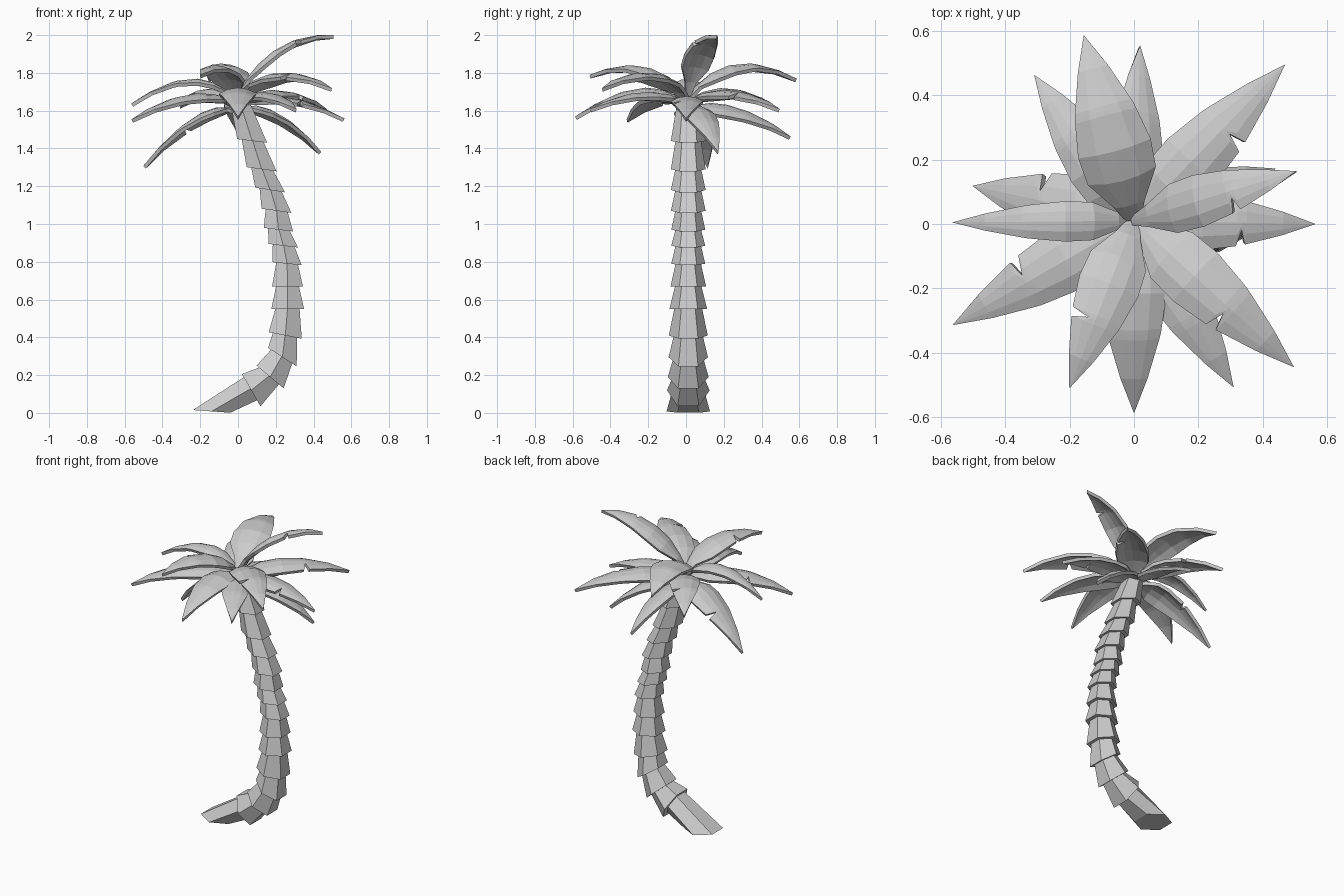
import bpy, bmesh, math
from mathutils import Vector

cube = bpy.data.objects.get("Cube")
if cube:
    bpy.data.objects.remove(cube)

GREY = (0.6, 0.6, 0.6, 1)
mat = bpy.data.materials.new("pale_grey")
mat.use_nodes = True
mat.diffuse_color = GREY
mat.node_tree.nodes["Principled BSDF"].inputs["Base Color"].default_value = GREY


def finish(bm, name):
    bmesh.ops.remove_doubles(bm, verts=bm.verts, dist=0.0005)
    bmesh.ops.recalc_face_normals(bm, faces=bm.faces)
    mesh = bpy.data.meshes.new(name)
    bm.to_mesh(mesh)
    bm.free()
    mesh.materials.append(mat)
    obj = bpy.data.objects.new(name, mesh)
    bpy.context.collection.objects.link(obj)
    return obj


# Trunk: overlapping six-sided collars; x, z, radius, tilt in degrees
RINGS = [(-.14, .008, .115, 4), (.07, .12, .113, 60), (.17, .19, .108, 40),
         (.235, .295, .104, 33), (.25, .41, .103, 11), (.263, .55, .1, 0),
         (.262, .67, .094, 0), (.26, .79, .09, 6), (.24, .885, .09, 7),
         (.214, .97, .09, 7), (.204, 1.07, .092, 8), (.17, 1.18, .092, 9),
         (.125, 1.29, .092, 8), (.075, 1.44, .092, 7), (.015, 1.62, .085, 0)]
TRUNK_Y = 0.012


def hexagon(bm, x, z, radius, tilt):
    a = math.radians(tilt)
    ring = []
    for i in range(6):
        u = math.radians(30 + 60 * i)
        across = radius * math.cos(u)
        ring.append(bm.verts.new((x + across * math.cos(a), TRUNK_Y + radius * math.sin(u),
                                  z - across * math.sin(a))))
    return ring


bm = bmesh.new()
for low, high in zip(RINGS, RINGS[1:]):
    a = hexagon(bm, *low)
    b = hexagon(bm, high[0], high[1] + 0.01, high[2] * 0.72, high[3])
    for i in range(6):
        j = (i + 1) % 6
        bm.faces.new((a[i], a[j], b[j], b[i]))
    bm.faces.new(a[::-1])
    bm.faces.new(b)
finish(bm, "trunk")

# Fronds: arched blades with a curved section and an optional torn slit
STATIONS = [(0, .15), (.13, .4), (.29, .92), (.46, .98), (.645, .82),
            (.665, .8), (.69, .76), (.86, .4), (1, 0)]
SLIT_ROW = 5
COLUMNS = (-1, -.5, 0, .5, 1)


def frond(name, tip, mid_z, half, torn, roll=0):
    tip = Vector(tip)
    # High fronds sprout a little above the low ones
    base = Vector((0, .01, 1.62 + .25 * (mid_z - 1.7)))
    out = (tip - base).to_2d().normalized()
    side = Vector((-out.y, out.x, 0))
    ctrl = base.lerp(tip, 0.34)
    ctrl.z = 2 * mid_z - (base.z + tip.z) / 2
    bm = bmesh.new()
    rows = []
    for n, (t, w) in enumerate(STATIONS):
        p = base * (1 - t) ** 2 + ctrl * 2 * t * (1 - t) + tip * t * t
        tangent = ((ctrl - base) * (1 - t) + (tip - ctrl) * t).normalized()
        up = tangent.cross(side)
        row = []
        for c in COLUMNS:
            reach = c * half * w
            if torn and n == SLIT_ROW and c < 0:
                reach *= 0.3
            lift = math.sin(roll) * reach - 0.32 * reach * reach / half
            row.append(bm.verts.new(p + side * reach * math.cos(roll) + up * lift))
        rows.append(row)
    for r, s in zip(rows, rows[1:]):
        for i in range(len(COLUMNS) - 1):
            bm.faces.new((r[i], r[i + 1], s[i + 1], s[i]))
    bmesh.ops.dissolve_degenerate(bm, edges=bm.edges, dist=0.0005)
    obj = finish(bm, name)
    shell = obj.modifiers.new("thickness", "SOLIDIFY")
    shell.thickness = 0.02
    shell.offset = 0


FRONDS = [
    ("back_high", (-.155, .583, 1.76), 1.835, .115, False),
    ("back_low", (.016, .55, 1.455), 1.61, .085, False, .3),
    ("back_left", (.467, .493, 1.6), 1.7, .1, True),
    ("left_raised", (.505, .163, 1.99), 1.92, .08, True, -.15),
    ("left", (.56, 0, 1.55), 1.665, .085, True),
    ("left_low", (.434, .17, 1.375), 1.59, .09, False),
    ("front_left_high", (.495, -.443, 1.71), 1.79, .1, True),
    ("front_left_low", (.308, -.505, 1.6), 1.69, .09, False),
    ("front", (0, -.583, 1.56), 1.71, .1, False),
    ("front_right_high", (-.2, -.508, 1.78), 1.82, .095, True),
    ("front_right", (-.56, -.312, 1.545), 1.68, .1, True),
    ("right", (-.56, .005, 1.63), 1.76, .06, False),
    ("right_low", (-.495, .117, 1.3), 1.57, .105, True),
    ("back_right", (-.308, .46, 1.62), 1.71, .09, True)]
for name, *shape in FRONDS:
    frond(name + "_frond", *shape)
